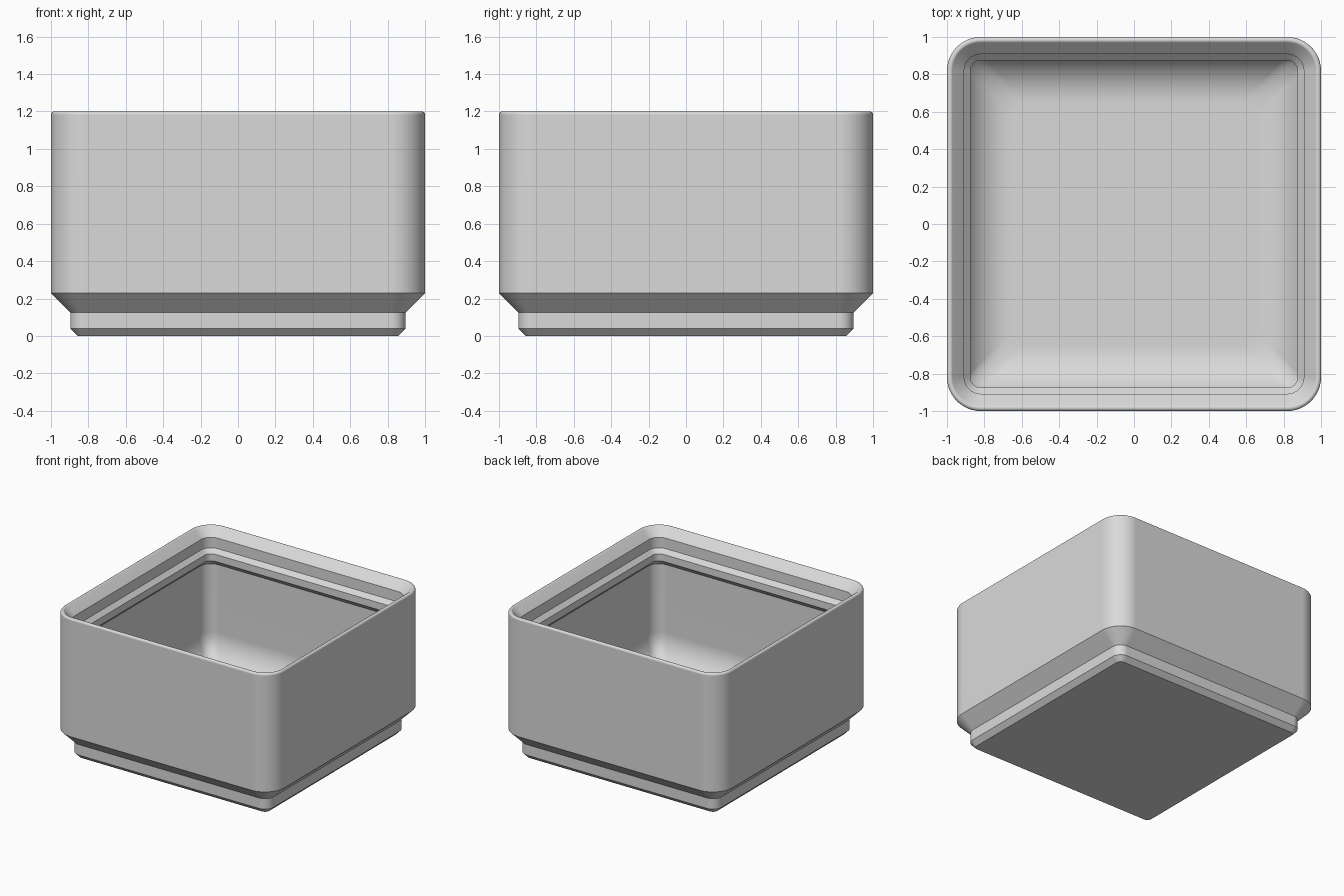
import bpy, bmesh, math

if "Cube" in bpy.data.objects:
    bpy.data.objects.remove(bpy.data.objects["Cube"])

CORNER_STEPS = 12      # segments per rounded corner
CORNER_R = 0.181       # outer corner radius at full width


def ring(bm, half, z, min_r):
    """Rounded square of half-width `half`, with corners concentric to the outer wall."""
    r = max(CORNER_R - (1 - half), min_r)
    verts = []
    for q in range(4):
        mid = math.radians(45 + 90 * q)
        cx = math.copysign(half - r, math.cos(mid))
        cy = math.copysign(half - r, math.sin(mid))
        for i in range(CORNER_STEPS + 1):
            a = math.radians(90 * q + 90 * i / CORNER_STEPS)
            verts.append(bm.verts.new((cx + r * math.cos(a), cy + r * math.sin(a), z)))
    return verts


def arc(cx, cz, r, start, end, steps):
    return [(cx + r * math.cos(math.radians(start + (end - start) * i / steps)),
             cz + r * math.sin(math.radians(start + (end - start) * i / steps)))
            for i in range(steps + 1)]


# Stepped foot and outer wall, as (half-width, height)
profile = [(0.858, 0), (0.896, 0.039), (0.896, 0.125), (1.0, 0.229)]
# Rounded rim
profile += arc(0.983, 1.183, 0.017, 0, 135, 6)
# Stacking lip, its support and the undercut back to the inner wall
WALL = 0.922
profile += [(0.908, 1.132), (0.908, 1.046), (0.875, 1.012), (0.875, 0.954),
            (WALL, 0.954 - (WALL - 0.875))]
outer_count = len(profile)
# Large fillet from the inner wall to the floor
FLOOR, FILLET = 0.08, 0.27
profile += arc(WALL - FILLET, FLOOR + FILLET, FILLET, 0, -90, 12)

bm = bmesh.new()
rings = [ring(bm, h, z, 0.035 if i < outer_count else 0.08)
         for i, (h, z) in enumerate(profile)]
for a, b in zip(rings, rings[1:]):
    n = len(a)
    for i in range(n):
        j = (i + 1) % n
        bm.faces.new((a[i], a[j], b[j], b[i]))
bm.faces.new(rings[0][::-1])   # underside
bm.faces.new(rings[-1])        # inner floor
bmesh.ops.recalc_face_normals(bm, faces=bm.faces)

mesh = bpy.data.meshes.new("storage_bin")
bm.to_mesh(mesh)
bm.free()
bin_obj = bpy.data.objects.new("storage_bin", mesh)
bpy.context.collection.objects.link(bin_obj)

grey = bpy.data.materials.new("light_grey")
grey.diffuse_color = (0.7, 0.7, 0.7, 1)
grey.use_nodes = True
grey.node_tree.nodes["Principled BSDF"].inputs["Base Color"].default_value = grey.diffuse_color
mesh.materials.append(grey)

bpy.context.view_layer.objects.active = bin_obj
bin_obj.select_set(True)
bpy.ops.object.shade_smooth_by_angle(angle=math.radians(30))

# Keep the large walls evenly shaded beside the rounded corners
weighted = bin_obj.modifiers.new("flat_walls", 'WEIGHTED_NORMAL')
weighted.keep_sharp = True
